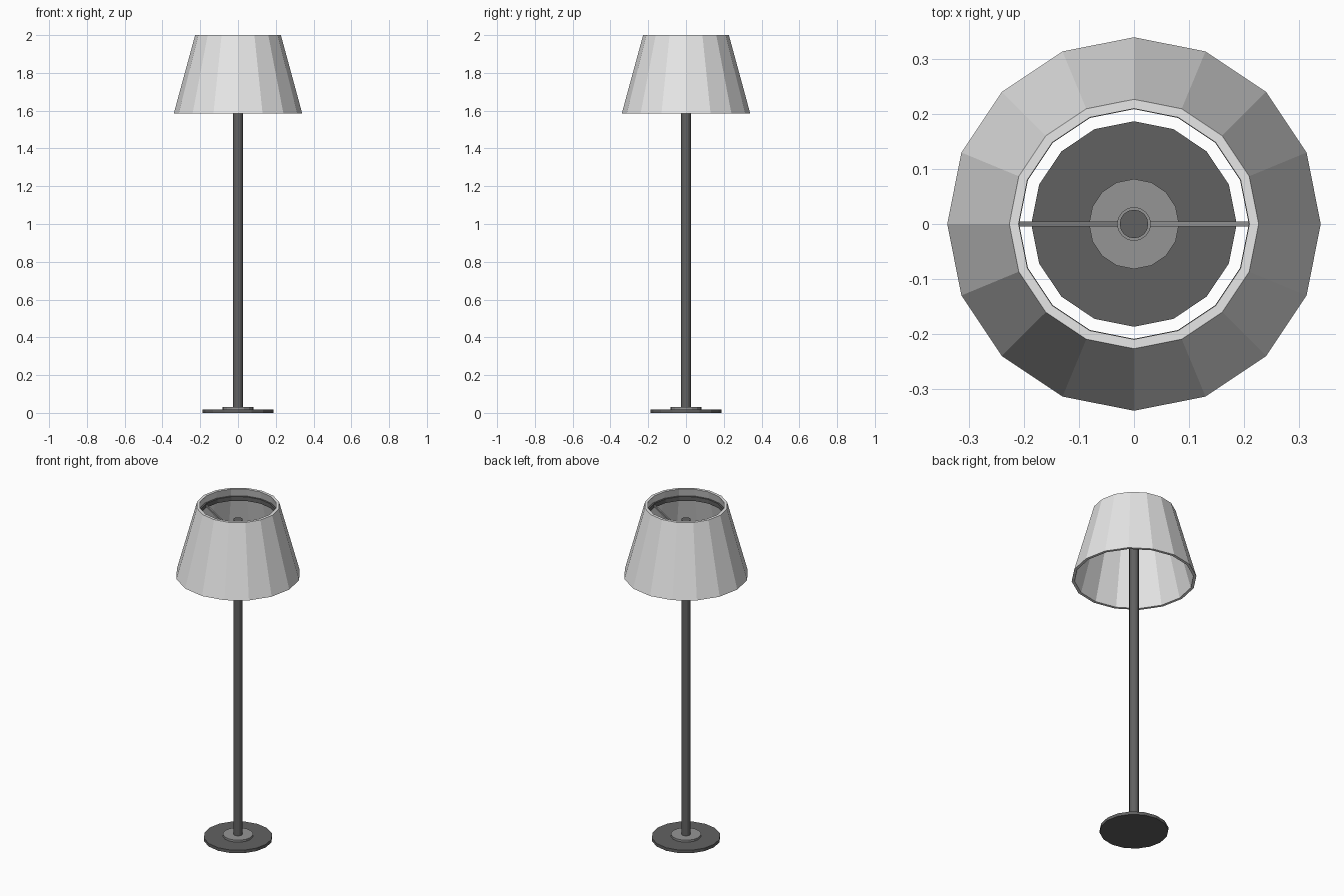
import bpy, math
from mathutils import Vector

if "Cube" in bpy.data.objects:
    bpy.data.objects.remove(bpy.data.objects["Cube"])

SIDES = 16


def material(name, v):
    m = bpy.data.materials.new(name)
    m.diffuse_color = (v, v, v, 1)
    m.use_nodes = True
    m.node_tree.nodes["Principled BSDF"].inputs["Base Color"].default_value = m.diffuse_color
    return m


white = material("shade white", 0.80)
dark = material("dark metal", 0.12)
grey = material("grey metal", 0.30)


def make(name, verts, faces, mat):
    me = bpy.data.meshes.new(name)
    me.from_pydata(verts, [], faces)
    me.materials.append(mat)
    ob = bpy.data.objects.new(name, me)
    bpy.context.collection.objects.link(ob)
    return ob


def ring(r, z):
    return [(r * math.cos(2 * math.pi * i / SIDES),
             r * math.sin(2 * math.pi * i / SIDES), z) for i in range(SIDES)]


def lathe(name, profile, mat, closed=False):
    """Spin (radius, z) points listed bottom to top; cap the ends unless closed."""
    n = len(profile)
    verts = [p for r, z in profile for p in ring(r, z)]
    faces = []
    for k in range(n if closed else n - 1):
        a, b = k * SIDES, ((k + 1) % n) * SIDES
        for i in range(SIDES):
            j = (i + 1) % SIDES
            faces.append((a + i, a + j, b + j, b + i))
    if not closed:
        faces.append(tuple(reversed(range(SIDES))))
        faces.append(tuple(range((n - 1) * SIDES, n * SIDES)))
    return make(name, verts, faces, mat)


# Base and pole
lathe("base", [(0.187, 0), (0.187, 0.018)], dark)
lathe("base_plate", [(0.082, 0.018), (0.082, 0.03)], grey)
lathe("pole", [(0.026, 0.03), (0.026, 1.915)], dark)

# Hollow lampshade
lathe("lampshade", [(0.340, 1.585), (0.227, 2.0), (0.210, 2.0), (0.324, 1.585)],
      white, closed=True)

# Support ring inside the shade and hub on the pole
lathe("shade_ring", [(0.223, 1.93), (0.219, 1.955), (0.209, 1.955), (0.209, 1.93)],
      dark, closed=True)
lathe("hub", [(0.031, 1.81), (0.031, 1.85)], grey)

# Two sloping spokes from hub to ring
for side, name in ((1, "right_spoke"), (-1, "left_spoke")):
    h = 0.005
    verts = [(side * x, y, z + dz)
             for x, z in ((0.024, 1.83), (0.212, 1.942))
             for y, dz in ((-h, -h), (h, -h), (h, h), (-h, h))]
    faces = [(0, 3, 2, 1), (4, 5, 6, 7)]
    faces += [(i, (i + 1) % 4, (i + 1) % 4 + 4, i + 4) for i in range(4)]
    if side < 0:
        faces = [f[::-1] for f in faces]
    make(name, verts, faces, grey)
